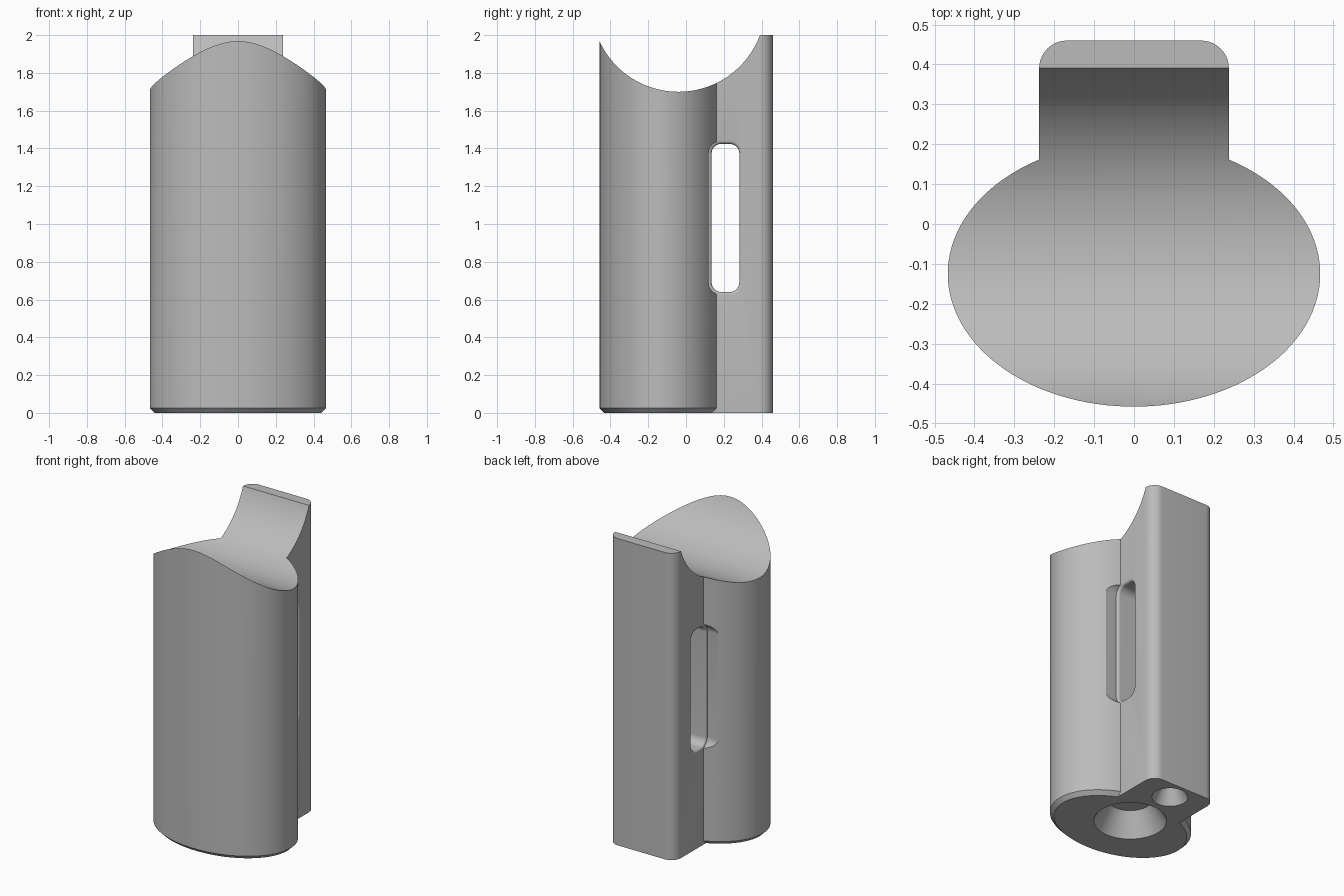
import bpy
import bmesh
from math import sin, cos, pi, radians

if "Cube" in bpy.data.objects:
    bpy.data.objects.remove(bpy.data.objects["Cube"], do_unlink=True)

grey = bpy.data.materials.new("plain grey")
grey.use_nodes = True
grey.diffuse_color = (0.5, 0.5, 0.5, 1)
grey.node_tree.nodes["Principled BSDF"].inputs["Base Color"].default_value = (0.5, 0.5, 0.5, 1)


def loft(name, rings):
    """Closed solid through matching rings of points."""
    bm = bmesh.new()
    loops = [[bm.verts.new(p) for p in ring] for ring in rings]
    for a, b in zip(loops, loops[1:]):
        for i in range(len(a)):
            j = (i + 1) % len(a)
            bm.faces.new((a[i], a[j], b[j], b[i]))
    bm.faces.new(loops[0][::-1])
    bm.faces.new(loops[-1])
    bmesh.ops.recalc_face_normals(bm, faces=bm.faces)
    mesh = bpy.data.meshes.new(name)
    bm.to_mesh(mesh)
    bm.free()
    mesh.materials.append(grey)
    obj = bpy.data.objects.new(name, mesh)
    bpy.context.collection.objects.link(obj)
    return obj


def ellipse(cy, rx, ry, z, n=128):
    return [(rx * cos(2 * pi * i / n), cy + ry * sin(2 * pi * i / n), z) for i in range(n)]


def rounded_rect(u0, u1, v0, v1, r, n=10):
    corners = ((u1 - r, v1 - r), (u0 + r, v1 - r), (u0 + r, v0 + r), (u1 - r, v0 + r))
    return [(cu + r * cos(pi / 2 * (k + i / n)), cv + r * sin(pi / 2 * (k + i / n)))
            for k, (cu, cv) in enumerate(corners) for i in range(n + 1)]


def combine(target, other, operation):
    mod = target.modifiers.new(operation.lower(), 'BOOLEAN')
    mod.object = other
    mod.operation = operation
    mod.solver = 'EXACT'
    bpy.context.view_layer.objects.active = target
    bpy.ops.object.modifier_apply(modifier=mod.name)
    bpy.data.objects.remove(other, do_unlink=True)


# Oval body with a chamfered foot
CY, RX, RY, CH = -0.125, 0.467, 0.333, 0.025
body = loft("holder_body", [ellipse(CY, RX - CH, RY - CH, 0),
                            ellipse(CY, RX, RY, CH),
                            ellipse(CY, RX, RY, 2.1)])

# Rear block with rounded back corners, its front buried in the body
HALF = 0.238
outline = rounded_rect(-HALF, HALF, -0.1, 0.46, 0.07)
block = loft("rear_block", [[(x, y, z) for x, y in outline] for z in (0, 2)])
combine(body, block, 'UNION')

# Saddle trough across the top
saddle = loft("saddle_cutter", [[(x, y - 0.04, z + 2.16) for y, z, _ in ellipse(0, 0.46, 0.46, 0, 160)]
                                for x in (-0.7, 0.7)])
combine(body, saddle, 'DIFFERENCE')

# Strap slot through the sides, with a rounded rim where it meets the block
RIM = 0.016
steps = [(HALF - RIM + RIM * sin(t), RIM * (1 - cos(t)))
         for t in (radians(a) for a in range(0, 91, 15))] + [(0.7, RIM)]
stations = [(-x, g) for x, g in reversed(steps)] + steps
slot = loft("slot_cutter", [[(x, y, z) for y, z in rounded_rect(
    0.136 - g, 0.282 + g, 0.64 - g, 1.424 + g, 0.05 + g)] for x, g in stations])
combine(body, slot, 'DIFFERENCE')

# Tapered blind holes in the underside: centre y, mouth radius, roof radius, depth
for y, mouth, roof, depth in ((-0.035, 0.215, 0.13, 0.145), (0.33, 0.107, 0.045, 0.11)):
    slope = (mouth - roof) / depth
    hole = loft("hole_cutter", [ellipse(y, mouth + slope * 0.05, mouth + slope * 0.05, -0.05),
                                ellipse(y, roof, roof, depth)])
    combine(body, hole, 'DIFFERENCE')

# Smooth curved walls, keep the cut edges crisp
for obj in bpy.context.selected_objects:
    obj.select_set(False)
body.select_set(True)
bpy.context.view_layer.objects.active = body
bpy.ops.object.shade_smooth_by_angle(angle=radians(25))
